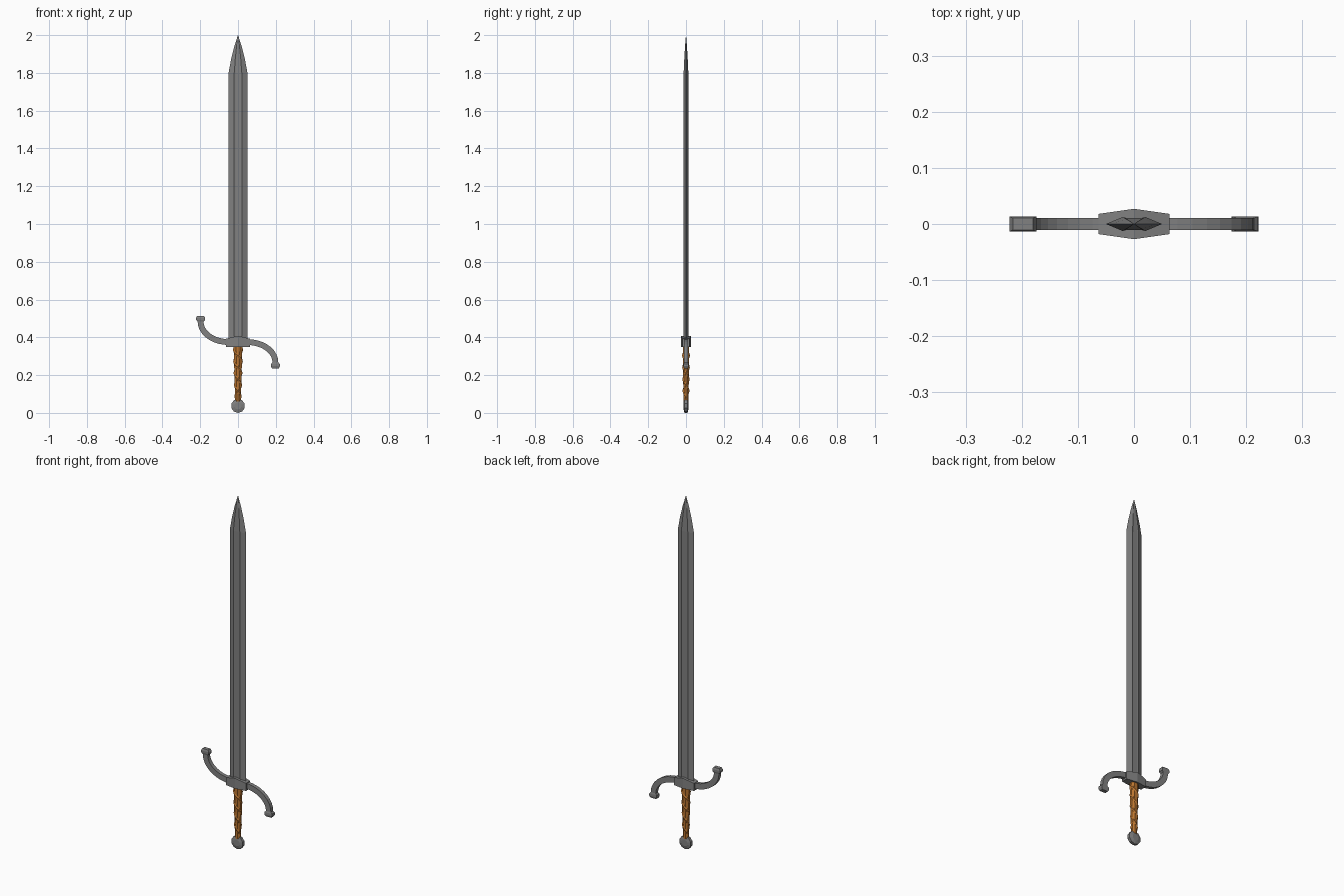
import bpy, bmesh
from math import sin, cos, pi
from mathutils import Vector

if "Cube" in bpy.data.objects:
    bpy.data.objects.remove(bpy.data.objects["Cube"])


def material(name, color):
    mat = bpy.data.materials.new(name)
    mat.diffuse_color = (*color, 1)
    mat.use_nodes = True
    mat.node_tree.nodes["Principled BSDF"].inputs["Base Color"].default_value = mat.diffuse_color
    return mat


steel = material("steel", (0.22, 0.22, 0.22))
leather = material("leather", (0.5, 0.18, 0.03))


def loft(name, rings, mat=steel):
    """Skin a list of equal-length rings and cap both ends."""
    bm = bmesh.new()
    loops = [[bm.verts.new(p) for p in ring] for ring in rings]
    n = len(loops[0])
    for a, b in zip(loops, loops[1:]):
        for i in range(n):
            j = (i + 1) % n
            bm.faces.new((a[i], a[j], b[j], b[i]))
    bm.faces.new(loops[0])
    bm.faces.new(loops[-1])
    bmesh.ops.recalc_face_normals(bm, faces=bm.faces)
    mesh = bpy.data.meshes.new(name)
    bm.to_mesh(mesh)
    bm.free()
    mesh.materials.append(mat)
    obj = bpy.data.objects.new(name, mesh)
    bpy.context.collection.objects.link(obj)
    return obj


def rectangle(w, d):
    return [(w, -d), (w, d), (-w, d), (-w, -d)]


# Blade: bevelled edges with a shallow central fuller, tapering to the point
half = [(0.05, 0), (0.02, 0.0125), (0.014, 0.0108)]
upper = half + [(-x, y) for x, y in half[::-1]]
section = upper + [(x, -y) for x, y in upper[-2:0:-1]]
stations = [(0.37, 1, 1), (1.8, 1, 1), (1.87, 0.74, 0.75), (1.94, 0.39, 0.42), (2.0, 0.01, 0.02)]
loft("blade", [[(x * sx, y * sy, z) for x, y in section] for z, sx, sy in stations])

# Guard block: six-sided plan with a raised middle
rings = []
for x, y, top in [(-0.063, 0.018, 0.393), (0, 0.027, 0.408), (0.063, 0.018, 0.393)]:
    rings.append([(x, -y, 0.35), (x, y, 0.35), (x, y, top), (x, -y, top)])
loft("guard_block", rings)

# Guard arms: opposed quarter curves swelling into knobs
for name, s in (("guard_arm_right", 1), ("guard_arm_left", -1)):
    rings = []
    for i in range(10):
        t = i / 9 * pi / 2
        p = Vector((0.05 + 0.148 * sin(t), 0, -0.108 * (1 - cos(t))))
        out = Vector((0.108 * sin(t), 0, 0.148 * cos(t))).normalized()
        rings.append([p + out * u + Vector((0, v, 0)) for u, v in rectangle(0.0155, 0.0105)])
    for z, w, d in [(-0.116, 0.023, 0.013), (-0.128, 0.024, 0.0135), (-0.139, 0.018, 0.0105)]:
        rings.append([Vector((0.198 + u, v, z)) for u, v in rectangle(w, d)])
    loft(name, [[(s * p.x, p.y, 0.375 + s * p.z) for p in r] for r in rings])


# Grip: tapered eight-sided core
def grip_size(z):
    t = (z - 0.06) / 0.29
    return 0.016 + 0.009 * t, 0.0145 + 0.004 * t


rings = []
for z in (0.06, 0.355):
    a, b = grip_size(z)
    rings.append([(a * cos(k * pi / 4 + pi / 8), b * sin(k * pi / 4 + pi / 8), z) for k in range(8)])
loft("grip", rings, leather)

# Grip wraps: two raised leather spirals on opposite sides of the core
steps, turns = 32, 2
for strand in range(2):
    rings = []
    for i in range(steps + 1):
        z = 0.335 - 0.25 * i / steps
        ang = 2 * pi * turns * i / steps + strand * pi
        a, b = grip_size(z)
        rings.append([((a + off) * cos(ang), (b + off) * sin(ang), z + h)
                      for off, h in [(-0.003, 0.015), (0.003, 0), (-0.003, -0.015)]])
    loft(f"grip_wrap_{strand + 1}", rings, leather)

# Pommel: ten-sided disc with bevelled faces
rings = []
for y, r in [(-0.013, 0.019), (-0.008, 0.037), (0.008, 0.037), (0.013, 0.019)]:
    rings.append([(r * sin(k * pi / 5), y, 0.037 - r * cos(k * pi / 5)) for k in range(10)])
loft("pommel", rings)
